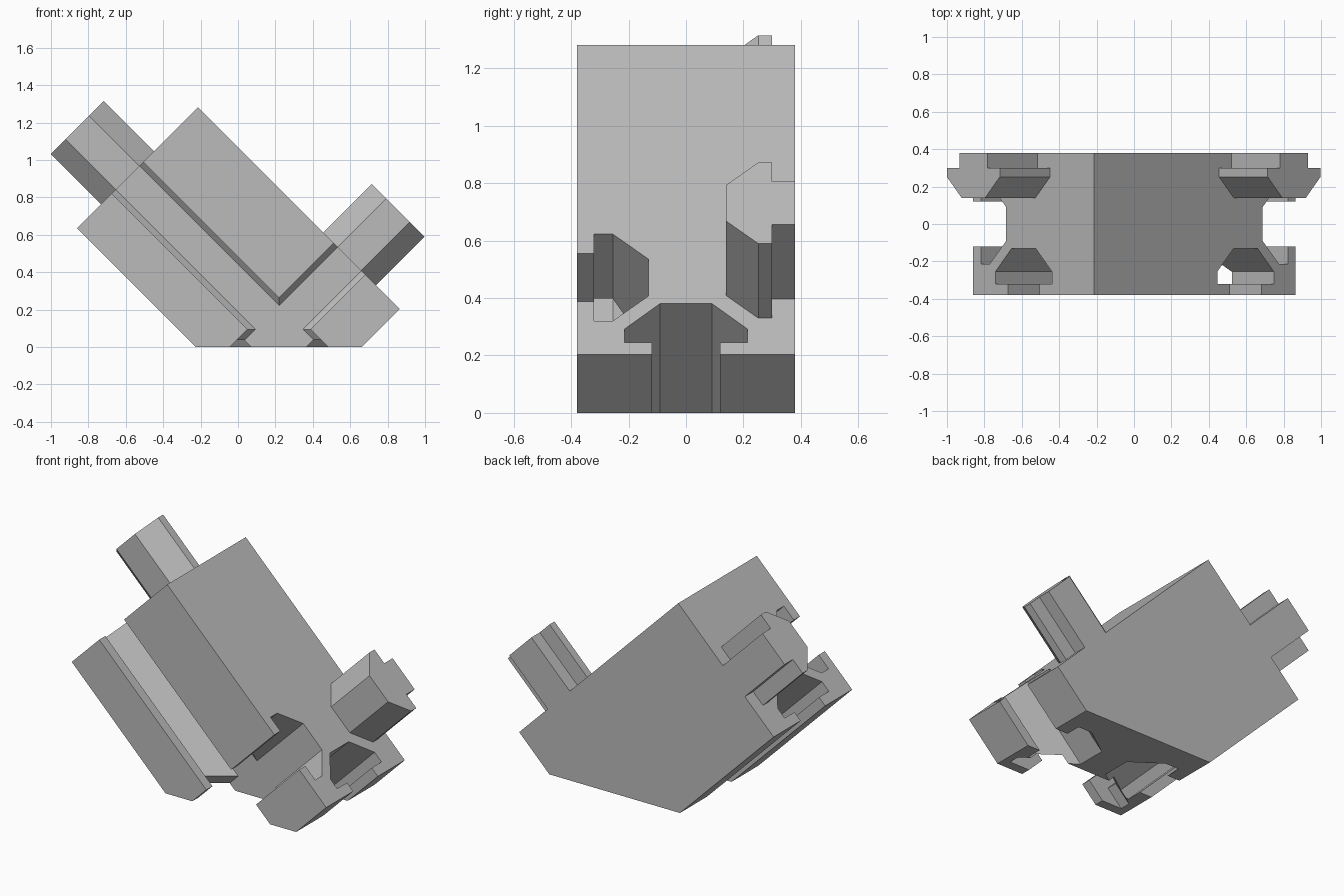
import bpy, bmesh

if "Cube" in bpy.data.objects:
    bpy.data.objects.remove(bpy.data.objects["Cube"])

# Diagonal frame: u points up-left, v points up-right, y stays the depth axis
def place(u, v, y):
    return ((v - u) / 2, y, (v + u) / 2)

U0, U1, V0, V1 = -0.66, 1.495, -0.225, 1.068   # block faces
UC, VC = -0.125, 0.315                         # channel centre lines
YH = 0.38                                      # half depth
R2 = 2 ** 0.5                                  # diagonal units per unit

grey = bpy.data.materials.new("plain_grey")
grey.diffuse_color = (0.5, 0.5, 0.5, 1)
grey.use_nodes = True
grey.node_tree.nodes["Principled BSDF"].inputs["Base Color"].default_value = grey.diffuse_color


def prism(name, section, start, end, to_point):
    """Extrude a 2D section; to_point(a, b, t) gives the position."""
    bm = bmesh.new()
    rings = [[bm.verts.new(to_point(a, b, t)) for a, b in section] for t in (start, end)]
    bm.faces.new(rings[0])
    bm.faces.new(rings[1])
    n = len(section)
    for i in range(n):
        j = (i + 1) % n
        bm.faces.new((rings[0][i], rings[0][j], rings[1][j], rings[1][i]))
    bmesh.ops.recalc_face_normals(bm, faces=bm.faces)
    mesh = bpy.data.meshes.new(name)
    bm.to_mesh(mesh)
    bm.free()
    mesh.materials.append(grey)
    obj = bpy.data.objects.new(name, mesh)
    bpy.context.collection.objects.link(obj)
    return obj


def tee(neck, head, tip, d0, d1, d2, d3):
    """Tee section as (half width, depth), mirrored about its centre."""
    half = [(neck, d0), (neck, d1), (head, d1), (head, d2), (tip, d3)]
    return half + [(-w, d) for w, d in reversed(half)]


# Main block: tilted rectangle with its lower corner cut flat
outline = [(U0, V1), (U0, -U0), (-V0, V0), (U1, V0), (U1, V1)]
block = prism("block", outline, -YH, YH, lambda u, v, t: place(u, v, t))

# Tee channels: two crossing on the front, one along each lower side
slot = tee(0.119, 0.214, 0.09, -0.06, 0.059, 0.125, 0.25)
cutters = [
    prism("front_channel_u", slot, -1.5, 2.5, lambda w, d, t: place(t, VC + w * R2, d - YH)),
    prism("front_channel_v", slot, -1.5, 2.5, lambda w, d, t: place(UC + w * R2, t, d - YH)),
    prism("right_channel", slot, -1.5, 2.5, lambda w, d, t: place(U0 + d * R2, t, w)),
    prism("left_channel", slot, -1.5, 2.5, lambda w, d, t: place(t, V0 + d * R2, w)),
]
bpy.context.view_layer.objects.active = block
for cutter in cutters:
    mod = block.modifiers.new(cutter.name, 'BOOLEAN')
    mod.operation = 'DIFFERENCE'
    mod.solver = 'EXACT'
    mod.object = cutter
    bpy.ops.object.modifier_apply(modifier=mod.name)
    bpy.data.objects.remove(cutter, do_unlink=True)

# Tee tongues on the two upper sides, flush with the back
key = tee(0.106, 0.2, 0.089, 0, 0.08, 0.128, 0.24)
prism("left_tongue", key, U1, 2.033, lambda w, d, t: place(t, VC + w * R2, YH - d))
prism("right_tongue", key, V1, 1.587, lambda w, d, t: place(UC + w * R2, t, YH - d))
